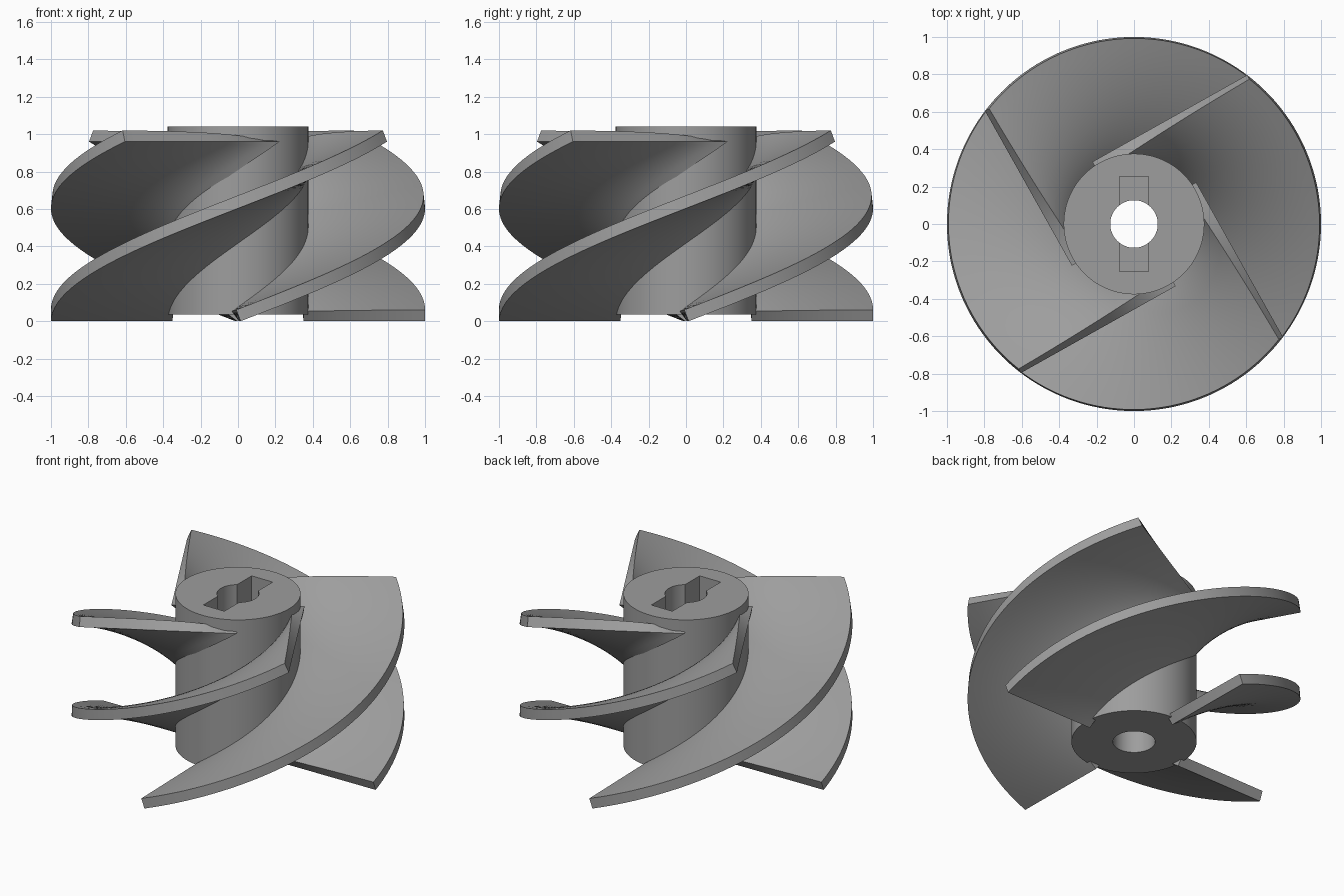
import bpy, bmesh, math
from mathutils import Vector

if "Cube" in bpy.data.objects:
    bpy.data.objects.remove(bpy.data.objects["Cube"])

STEPS, SPANS = 56, 12          # blade divisions along the helix / across the width
THICK, RISE = 0.065, 0.96
RIM_TURN, ROOT_TURN = math.radians(142), math.radians(213)

grey = bpy.data.materials.new("metal grey")
grey.diffuse_color = (0.34, 0.34, 0.34, 1)
grey.use_nodes = True
grey.node_tree.nodes["Principled BSDF"].inputs["Base Color"].default_value = grey.diffuse_color


def finish(obj, angle):
    obj.data.materials.clear()
    obj.data.materials.append(grey)
    bpy.ops.object.select_all(action='DESELECT')
    obj.select_set(True)
    bpy.context.view_layer.objects.active = obj
    bpy.ops.object.shade_smooth_by_angle(angle=math.radians(angle))


def cylinder(name, radius, z0, z1, sides):
    bpy.ops.mesh.primitive_cylinder_add(vertices=sides, radius=radius, depth=z1 - z0,
                                        location=(0, 0, (z0 + z1) / 2))
    bpy.context.object.name = name
    return bpy.context.object


def cut(obj, cutter):
    mod = obj.modifiers.new("cut", 'BOOLEAN')
    mod.operation, mod.solver, mod.object = 'DIFFERENCE', 'EXACT', cutter
    bpy.context.view_layer.objects.active = obj
    bpy.ops.object.modifier_apply(modifier=mod.name)
    bpy.data.objects.remove(cutter, do_unlink=True)


# Hub with a through bore and a key slot open at the top
hub = cylinder("hub", 0.376, 0.035, 1.04, 96)
cut(hub, cylinder("bore_cutter", 0.127, -0.5, 1.5, 64))
bpy.ops.mesh.primitive_cube_add(size=1, location=(0, 0, 1.0))
slot = bpy.context.object
slot.scale = (0.154, 0.506, 0.52)
cut(hub, slot)
finish(hub, 30)


def lower_point(t, s, start):
    """Underside: straight line from the root helix to the rim helix at height t."""
    a, b = start + ROOT_TURN * t, start + RIM_TURN * t
    r = 0.35 + 0.05 * t ** 3
    root = Vector((r * math.cos(a), r * math.sin(a), RISE * t))
    rim = Vector((math.cos(b), math.sin(b), RISE * t))
    return root.lerp(rim, s)


def upper_point(t, s, start):
    """Top side: underside moved along its normal, kept inside the rim circle."""
    e = 1e-3
    along = lower_point(t + e, s, start) - lower_point(t - e, s, start)
    across = lower_point(t, s + e, start) - lower_point(t, s - e, start)
    p = lower_point(t, s, start) + across.cross(along).normalized() * THICK
    r = math.hypot(p.x, p.y)
    if r > 1:
        p.x, p.y = p.x / r, p.y / r
    return p


# Four helical blades, radial at the bottom and tangent to the hub at the top
for k in range(4):
    start = k * math.pi / 2 + math.radians(0.8)
    bm = bmesh.new()
    low, up = [[[bm.verts.new(f(i / STEPS, j / SPANS, start)) for j in range(SPANS + 1)]
                for i in range(STEPS + 1)] for f in (lower_point, upper_point)]
    for i in range(STEPS):
        for grid in (low, up):
            for j in range(SPANS):
                bm.faces.new((grid[i][j], grid[i + 1][j], grid[i + 1][j + 1], grid[i][j + 1]))
        for j in (0, SPANS):
            bm.faces.new((low[i][j], low[i + 1][j], up[i + 1][j], up[i][j]))
    for i in (0, STEPS):
        for j in range(SPANS):
            bm.faces.new((low[i][j], low[i][j + 1], up[i][j + 1], up[i][j]))
    # sides are consistent after recalculation, pointing outward
    bmesh.ops.recalc_face_normals(bm, faces=bm.faces)
    mesh = bpy.data.meshes.new(f"blade_{k + 1}")
    bm.to_mesh(mesh)
    bm.free()
    blade = bpy.data.objects.new(f"blade_{k + 1}", mesh)
    bpy.context.collection.objects.link(blade)
    finish(blade, 35)
